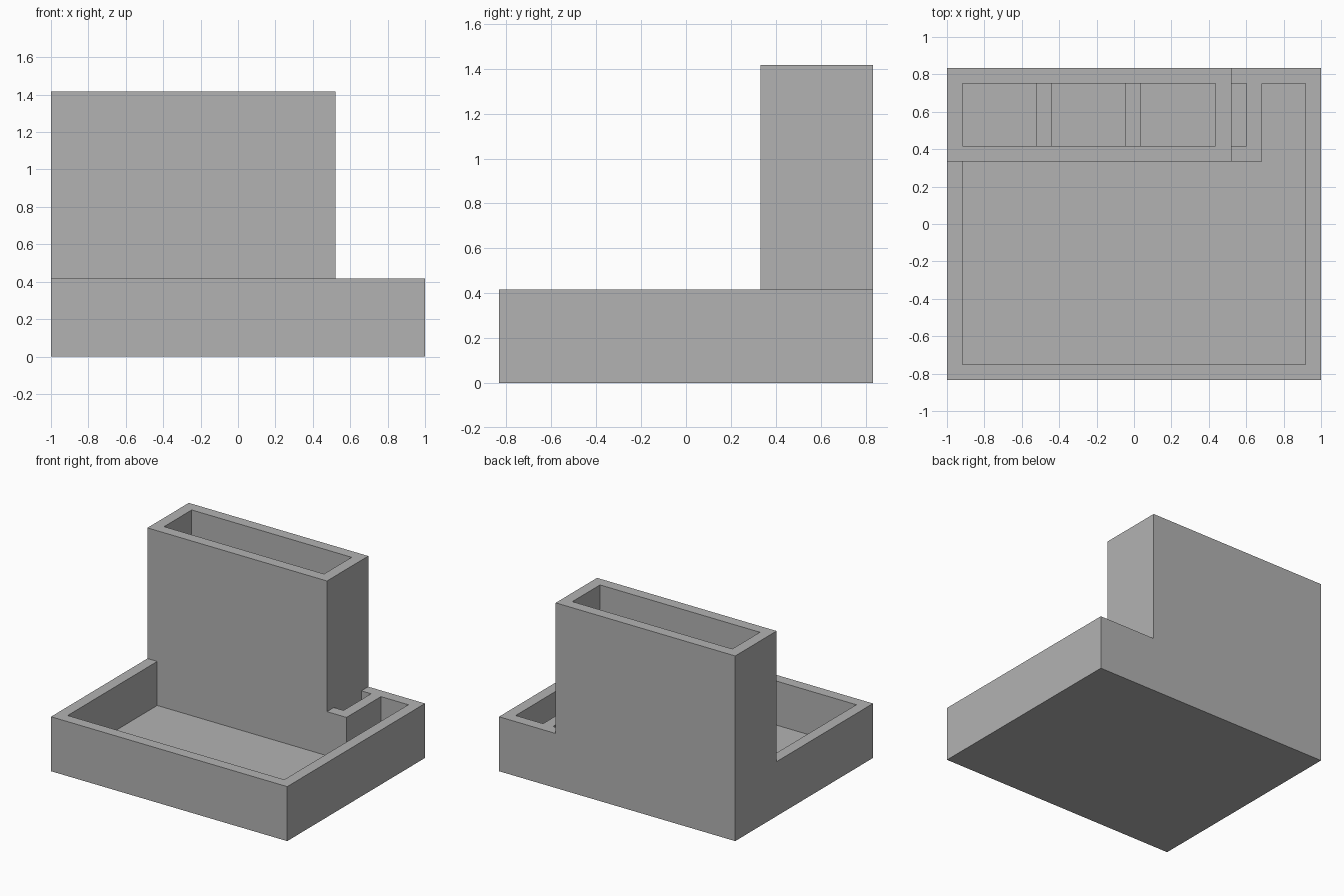
import bpy
import bmesh

if "Cube" in bpy.data.objects:
    bpy.data.objects.remove(bpy.data.objects["Cube"], do_unlink=True)

grey = bpy.data.materials.new("plain_grey")
grey.use_nodes = True
grey.diffuse_color = (0.45, 0.45, 0.45, 1)
grey.node_tree.nodes["Principled BSDF"].inputs["Base Color"].default_value = grey.diffuse_color

# Main dimensions
WALL = 0.083
HALF_X, HALF_Y = 1.0, 0.833
FLOOR, RIM, TOP = 0.08, 0.417, 1.417
TOWER_FRONT, TOWER_RIGHT, SLOT_RIGHT = 0.333, 0.52, 0.685
IN_X, IN_Y = HALF_X - WALL, HALF_Y - WALL
BAY_FRONT = TOWER_FRONT + WALL


def rect(x0, x1, y0, y1):
    return [(x0, y0), (x1, y0), (x1, y1), (x0, y1)]


def prisms(name, outlines, z0, z1):
    """One object made of upright prisms, one for each outline."""
    bm = bmesh.new()
    for outline in outlines:
        face = bm.faces.new([bm.verts.new((x, y, z0)) for x, y in outline])
        top = bmesh.ops.extrude_face_region(bm, geom=[face])["geom"]
        moved = [v for v in top if isinstance(v, bmesh.types.BMVert)]
        bmesh.ops.translate(bm, verts=moved, vec=(0, 0, z1 - z0))
    bmesh.ops.recalc_face_normals(bm, faces=bm.faces)
    mesh = bpy.data.meshes.new(name)
    bm.to_mesh(mesh)
    bm.free()
    mesh.materials.append(grey)
    obj = bpy.data.objects.new(name, mesh)
    bpy.context.scene.collection.objects.link(obj)
    return obj


def carve(obj, cutter):
    """Cut the pockets out of a block and discard the cutter."""
    cutter.hide_render = True
    mod = obj.modifiers.new("pockets", "BOOLEAN")
    mod.operation, mod.solver, mod.object = "DIFFERENCE", "EXACT", cutter
    graph = bpy.context.evaluated_depsgraph_get()
    mesh = bpy.data.meshes.new_from_object(obj.evaluated_get(graph))
    obj.modifiers.clear()
    obj.data = mesh
    bpy.data.objects.remove(cutter, do_unlink=True)


# Tray: L-shaped basin, three bays under the tower and a narrow side slot
basin = [(-IN_X, -IN_Y), (IN_X, -IN_Y), (IN_X, IN_Y),
         (SLOT_RIGHT, IN_Y), (SLOT_RIGHT, TOWER_FRONT), (-IN_X, TOWER_FRONT)]
bays = [(-IN_X, -0.525), (-0.442, -0.045), (0.038, TOWER_RIGHT - WALL),
        (TOWER_RIGHT, SLOT_RIGHT - WALL)]
pockets = [basin] + [rect(a, b, BAY_FRONT, IN_Y) for a, b in bays]
tray = prisms("tray", [rect(-HALF_X, HALF_X, -HALF_Y, HALF_Y)], 0, RIM)
carve(tray, prisms("tray_cutter", pockets, FLOOR, RIM + 0.1))

# Tower: tall open shell standing on the back of the tray
tower = prisms("tower", [rect(-HALF_X, TOWER_RIGHT, TOWER_FRONT, HALF_Y)], RIM, TOP)
shaft = rect(-IN_X, TOWER_RIGHT - WALL, BAY_FRONT, IN_Y)
carve(tower, prisms("tower_cutter", [shaft], RIM - 0.1, TOP + 0.1))

# Remove the tower's hidden underside where it meets the tray
bm = bmesh.new()
bm.from_mesh(tower.data)
under = [f for f in bm.faces if f.normal.z < -0.9]
bmesh.ops.delete(bm, geom=under, context="FACES")
bm.to_mesh(tower.data)
bm.free()
